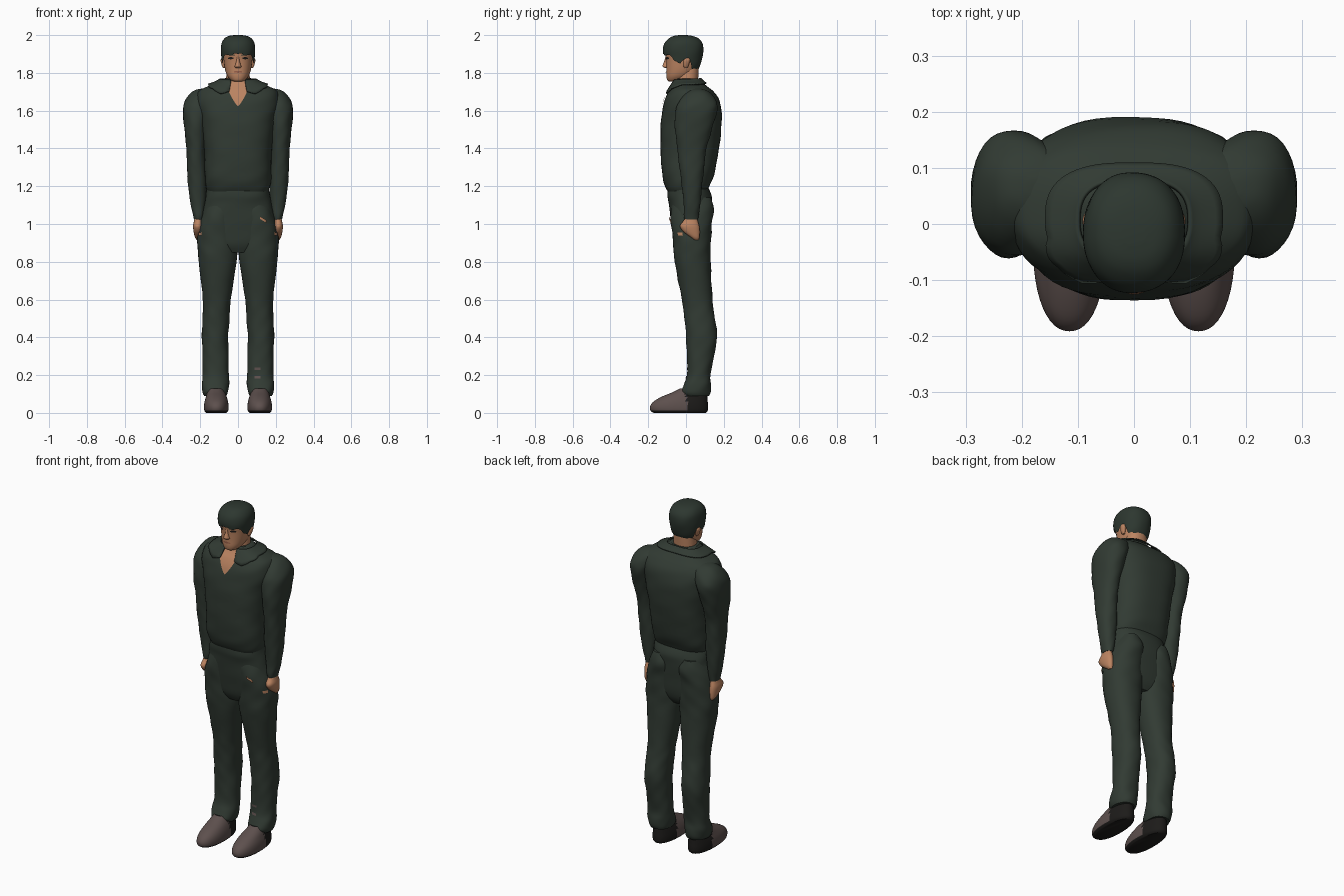
import bpy, bmesh, math
from math import sin, cos, pi

cube = bpy.data.objects.get("Cube")
if cube:
    bpy.data.objects.remove(cube, do_unlink=True)


def material(name, rgb):
    m = bpy.data.materials.new(name)
    m.use_nodes = True
    m.diffuse_color = (*rgb, 1)
    bsdf = next(n for n in m.node_tree.nodes if n.type == 'BSDF_PRINCIPLED')
    bsdf.inputs["Base Color"].default_value = (*rgb, 1)
    return m


cloth = material("dark green cloth", (0.031, 0.043, 0.033))
hair_mat = material("dark hair", (0.026, 0.038, 0.029))
skin = material("tan skin", (0.5, 0.23, 0.12))
leather = material("brown grey leather", (0.11, 0.08, 0.075))
black = material("near black", (0.012, 0.011, 0.01))
lips = material("lip brown", (0.3, 0.11, 0.065))
made = []


def lerp(table, x):
    """Piecewise linear lookup in (x, value) pairs."""
    for (xa, va), (xb, vb) in zip(table, table[1:]):
        if x <= xb:
            return va + (vb - va) * max(0, (x - xa) / (xb - xa))
    return table[-1][1]


def station(rings, u):
    """Smooth blend of ring values (z, x_in, x_out, y_front, y_back)."""
    i = min(int(u), len(rings) - 2)
    t = u - i
    p, q, r, s = (rings[max(0, min(len(rings) - 1, k))] for k in range(i - 1, i + 3))
    return [b + t * ((c - a) / 2 + t * (a - 2.5 * b + 2 * c - d / 2 + t * (1.5 * (b - c) + (d - a) / 2)))
            for a, b, c, d in zip(p, q, r, s)]


def find_u(rings, z):
    lo, hi = 0.0, len(rings) - 1.0
    for _ in range(24):
        mid = (lo + hi) / 2
        if station(rings, mid)[0] < z:
            lo = mid
        else:
            hi = mid
    return lo


def form(name, rings, mats, side=1, arc=None, lo=None, hi=None, off=0.0,
         n=36, m=None, p=2.2, wrinkle=0.0, rule=None, solid=0.0):
    """Loft stacked rings, or lay a patch over part of that surface.
    Angles run from the front (0) over the model's left."""
    bm = bmesh.new()
    a0, a1 = arc or (-pi, pi)
    cols = n + 1 if arc else n
    m = m or 4 * (len(rings) - 1)
    grid = []
    for i in range(cols):
        a = a0 + (a1 - a0) * i / n
        fold = min(abs(a), 2 * pi - abs(a))
        ua = find_u(rings, lo(fold)) if lo else 0
        ub = find_u(rings, hi(fold)) if hi else len(rings) - 1
        column = []
        for j in range(m + 1):
            z, x0, x1, yf, yb = station(rings, ua + (ub - ua) * j / m)
            k = 1 + wrinkle * (sin(3 * a + 38 * z) + sin(5 * a - 61 * z)) / 2
            sx, sy = sin(a), -cos(a)
            ex = math.copysign(abs(sx) ** (2 / p), sx)
            ey = math.copysign(abs(sy) ** (2 / p), sy)
            x = (x0 + x1) / 2 + ((x1 - x0) / 2 * k + off) * ex
            y = (yf + yb) / 2 + ((yb - yf) / 2 * k + off) * ey
            column.append(bm.verts.new((side * x, y, z + off)))
        grid.append(column)
    for i in range(n):
        g, h = grid[i], grid[(i + 1) % cols]
        for j in range(m):
            bm.faces.new((g[j], h[j], h[j + 1], g[j + 1]))
    if not arc:
        bm.faces.new([c[-1] for c in grid])
        if not lo:
            bm.faces.new([c[0] for c in reversed(grid)])
    if side < 0:
        bmesh.ops.reverse_faces(bm, faces=bm.faces[:])
    if rule:
        for f in bm.faces:
            f.material_index = rule(f.calc_center_median())
    me = bpy.data.meshes.new(name)
    bm.to_mesh(me)
    bm.free()
    for mt in mats:
        me.materials.append(mt)
    ob = bpy.data.objects.new(name, me)
    bpy.context.collection.objects.link(ob)
    if solid:
        mod = ob.modifiers.new("thickness", 'SOLIDIFY')
        mod.thickness = solid
    made.append(ob)
    return ob


def sym(rows):
    """Rings centred on x = 0 from (z, half_width, y_front, y_back)."""
    return [(z, -r, r, yf, yb) for z, r, yf, yb in rows]


# Shirt body, hanging over the waist
torso = sym([(1.17, .158, -.095, .11), (1.2, .17, -.11, .125), (1.26, .176, -.126, .148),
             (1.4, .18, -.135, .175), (1.55, .2, -.132, .19), (1.65, .22, -.115, .178),
             (1.70, .21, -.092, .148), (1.725, .17, -.075, .118), (1.75, .105, -.06, .085),
             (1.77, .08, -.05, .068)])
form("shirt_body", torso, [cloth], n=56, p=2.6, wrinkle=.014)

# Open neckline and folded collar
form("neckline_skin", torso, [skin], arc=(-.24, .24), lo=lambda d: 1.62 + .55 * d,
     hi=lambda d: 1.755, off=.004, n=24, m=10, p=2.6, wrinkle=.014)
collar_low = [(.13, 1.695), (.3, 1.68), (.6, 1.71), (1.2, 1.732), (pi, 1.738)]
collar_top = [(.13, 1.703), (.24, 1.755), (pi, 1.765)]
form("collar", torso, [cloth], arc=(.13, 2 * pi - .13), lo=lambda d: lerp(collar_low, d),
     hi=lambda d: lerp(collar_top, d), off=.009, n=64, m=6, p=2.6, solid=.007)

# Trouser seat
form("trouser_seat", sym([(.85, .1, -.04, .09), (.9, .185, -.062, .118), (1.0, .2, -.078, .128),
                          (1.1, .178, -.09, .135), (1.15, .17, -.099, .135), (1.2, .163, -.095, .115)]),
     [cloth], n=48, p=2.4, wrinkle=.012)

leg = [(.09, .06, .178, -.015, .122), (.11, .053, .187, -.028, .13), (.15, .048, .192, -.012, .132),
       (.2, .048, .188, .006, .13), (.3, .05, .188, .005, .148), (.4, .052, .191, 0, .165),
       (.5, .045, .188, -.008, .153), (.6, .038, .186, -.022, .14), (.8, .008, .208, -.06, .131),
       (.9, .002, .215, -.068, .132), (1.0, .005, .204, -.079, .137), (1.08, .01, .178, -.08, .148),
       (1.14, .03, .155, -.06, .13)]
arm = [(1.025, .186, .233, -.008, .064), (1.05, .18, .238, -.012, .068), (1.1, .174, .25, -.012, .075),
       (1.2, .166, .264, -.022, .085), (1.3, .17, .27, -.035, .096), (1.4, .172, .273, -.046, .108),
       (1.5, .162, .284, -.058, .137), (1.6, .145, .291, -.056, .165), (1.65, .125, .282, -.035, .16),
       (1.69, .115, .255, -.005, .135), (1.71, .13, .225, .025, .105), (1.717, .16, .19, .05, .08)]
hand = [(.915, .202, .218, .045, .066), (.93, .195, .228, .025, .071), (.96, .19, .235, -.015, .073),
        (.99, .188, .238, -.032, .07), (1.015, .19, .233, -.015, .063), (1.04, .193, .228, 0, .055)]
shoe = [(0, .062, .168, -.172, .105), (.012, .052, .178, -.188, .115), (.035, .05, .18, -.19, .117),
        (.06, .053, .177, -.172, .115), (.085, .06, .17, -.13, .113), (.11, .07, .163, -.07, .11),
        (.13, .08, .155, -.03, .1)]
ear = [(1.825, .068, .078, -.008, .008), (1.84, .066, .086, -.014, .014),
       (1.87, .066, .092, -.012, .022), (1.885, .068, .08, -.004, .012)]

# Head shape, shared by the face details and hair
head = sym([(1.755, .022, -.09, -.04), (1.762, .038, -.099, -.01), (1.785, .057, -.104, .03),
            (1.82, .069, -.104, .06), (1.87, .076, -.106, .075), (1.91, .079, -.111, .08),
            (1.945, .075, -.102, .075), (1.97, .06, -.08, .055), (1.983, .038, -.055, .025),
            (1.988, .008, -.025, -.009)])
form("neck", sym([(1.64, .05, -.05, .05), (1.7, .062, -.062, .06), (1.76, .064, -.052, .064),
                  (1.83, .056, -.04, .068)]), [skin])
form("head", head, [skin], n=48)
form("nose", sym([(1.826, .013, -.112, -.08), (1.833, .018, -.123, -.08), (1.842, .015, -.123, -.08),
                  (1.865, .009, -.114, -.08), (1.888, .009, -.108, -.08)]), [skin], n=20)
form("mouth", head, [lips], arc=(-.3, .3), lo=lambda d: 1.797 + .01 * d,
     hi=lambda d: 1.808 - .01 * d, off=.003, n=12, m=3)

# Hair cap with a fringe, sideburns and a longer nape
hairline = [(0, 1.888), (.5, 1.883), (.95, 1.882), (1.15, 1.85), (1.45, 1.835), (1.6, 1.865),
            (1.9, 1.855), (2.2, 1.81), (pi, 1.805)]
form("hair", head, [hair_mat], lo=lambda d: lerp(hairline, d) + .004 * sin(11 * d),
     off=.012, n=64, m=24, wrinkle=.01)


def shoe_rule(c):
    return 1 if c.z < .014 or c.y > .005 + .2 * (.06 - c.z) else 0


# Paired parts
for side, tag in ((1, "left"), (-1, "right")):
    form(tag + "_trouser_leg", leg, [cloth], side, wrinkle=.025)
    form(tag + "_sleeve", arm, [cloth], side, wrinkle=.025)
    form(tag + "_hand", hand, [skin], side, n=24)
    form(tag + "_shoe", shoe, [leather, black], side, n=48, rule=shoe_rule)
    form(tag + "_ear", ear, [skin], side, n=16)
    form(tag + "_eye", head, [black], side, arc=(.26, .68), off=.003, n=10, m=4,
         lo=lambda d: 1.869 + .04 * (d - .47) ** 2, hi=lambda d: 1.881 - .1 * (d - .47) ** 2)
    form(tag + "_eyebrow", head, [hair_mat], side, arc=(.18, .8), off=.005, n=10, m=3,
         lo=lambda d: 1.884 + .008 * d, hi=lambda d: 1.892 + .004 * d)
    # Finger showing at the trouser side
    form(tag + "_fingertip", leg, [skin], side, arc=(.85, 1.15), off=.005, n=6, m=3,
         lo=lambda d: .935, hi=lambda d: .95)

# Thumb showing through the left pocket, and worn spots on the left shin
form("left_thumb", leg, [skin], arc=(.12, .42), lo=lambda d: 1.027 - .07 * d,
     hi=lambda d: 1.042 - .07 * d, off=.007, n=8, m=3, wrinkle=.025)
for z in (.18, .225):
    form("shin_spot", leg, [leather], arc=(-.4, .0), lo=lambda d: z, hi=lambda d: z + .012,
         off=.003, n=8, m=3, wrinkle=.025)

# Smooth shading with crisp edges kept
bpy.ops.object.select_all(action='DESELECT')
for ob in made:
    ob.select_set(True)
bpy.context.view_layer.objects.active = made[0]
bpy.ops.object.shade_smooth_by_angle(angle=math.radians(45))
